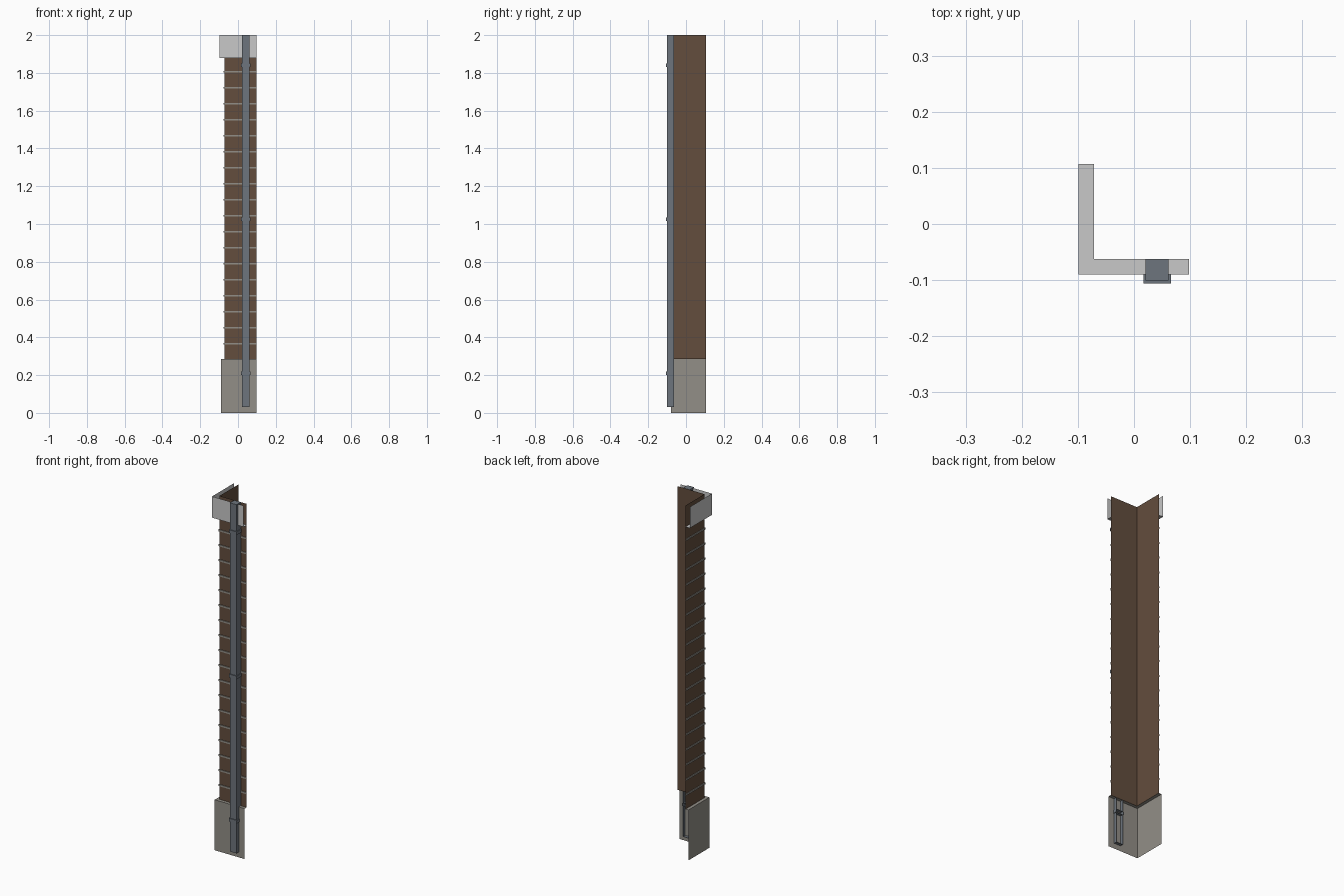
import bpy
import bmesh

cube = bpy.data.objects.get("Cube")
if cube:
    bpy.data.objects.remove(cube, do_unlink=True)

# Wall corner position and the free ends of the two arms
WALL_X, WALL_Y = -0.0715, -0.0625
BACK_END, RIGHT_END = 0.107, 0.098


def material(name, rgb):
    m = bpy.data.materials.new(name)
    m.use_nodes = True
    m.diffuse_color = (*rgb, 1)
    m.node_tree.nodes["Principled BSDF"].inputs["Base Color"].default_value = (*rgb, 1)
    return m


brown = material("brown_wall", (0.125, 0.075, 0.047))
stone = material("stone_grey", (0.29, 0.275, 0.245))
pale = material("pale_grey", (0.58, 0.58, 0.58))
steel = material("blue_grey_metal", (0.155, 0.178, 0.205))


def finish(bm, name, mat):
    mesh = bpy.data.meshes.new(name)
    bm.to_mesh(mesh)
    bm.free()
    mesh.materials.append(mat)
    obj = bpy.data.objects.new(name, mesh)
    bpy.context.collection.objects.link(obj)
    return obj


def corner_sweep(name, profiles, mat):
    """Sweep open (outward offset, height) profiles along the L-shaped plan."""
    bm = bmesh.new()
    for profile in profiles:
        rows = []
        for o, z in profile:
            x, y = WALL_X - o, WALL_Y - o
            plan = [(x, BACK_END), (x, y), (RIGHT_END, y)]
            rows.append([bm.verts.new((px, py, z)) for px, py in plan])
        for low, high in zip(rows, rows[1:]):
            for i in range(2):
                bm.faces.new((low[i], low[i + 1], high[i + 1], high[i]))
    return finish(bm, name, mat)


def channel(name, x0, x1, front, z0, z1, mat):
    """Box against the wall, open at the back."""
    bm = bmesh.new()
    bmesh.ops.create_cube(bm, size=1)
    for v in bm.verts:
        v.co.x = x1 if v.co.x > 0 else x0
        v.co.y = WALL_Y if v.co.y > 0 else front
        v.co.z = z1 if v.co.z > 0 else z0
    back = [f for f in bm.faces if f.normal.y > 0.5 or all(v.co.y == WALL_Y for v in f.verts)]
    back = [f for f in back if all(abs(v.co.y - WALL_Y) < 1e-5 for v in f.verts)]
    bmesh.ops.delete(bm, geom=back, context='FACES')
    bmesh.ops.recalc_face_normals(bm, faces=bm.faces)
    return finish(bm, name, mat)


# Corner wall, plinth with ledge, and cornice with underside
corner_sweep("wall", [[(0, 0.285), (0, 2.0)]], brown)
corner_sweep("plinth", [[(0.018, 0), (0.018, 0.285), (0, 0.285)]], stone)
corner_sweep("cornice", [[(0, 1.88), (0.0275, 1.88), (0.0275, 2.0)]], pale)

# Thin raised courses at regular heights
courses = []
for i in range(18):
    z = 0.366 + i * 0.0847
    courses.append([(0, z - 0.005), (0.004, z - 0.005), (0.004, z + 0.005), (0, z + 0.005)])
corner_sweep("wall_courses", courses, stone)

# Drainpipe and its brackets
channel("drainpipe", 0.0205, 0.0615, -0.101, 0.03, 2.0, steel)
for i, z in enumerate((0.21, 1.025, 1.84)):
    channel(f"pipe_bracket_{i + 1}", 0.0165, 0.0655, -0.106, z - 0.009, z + 0.009, steel)
